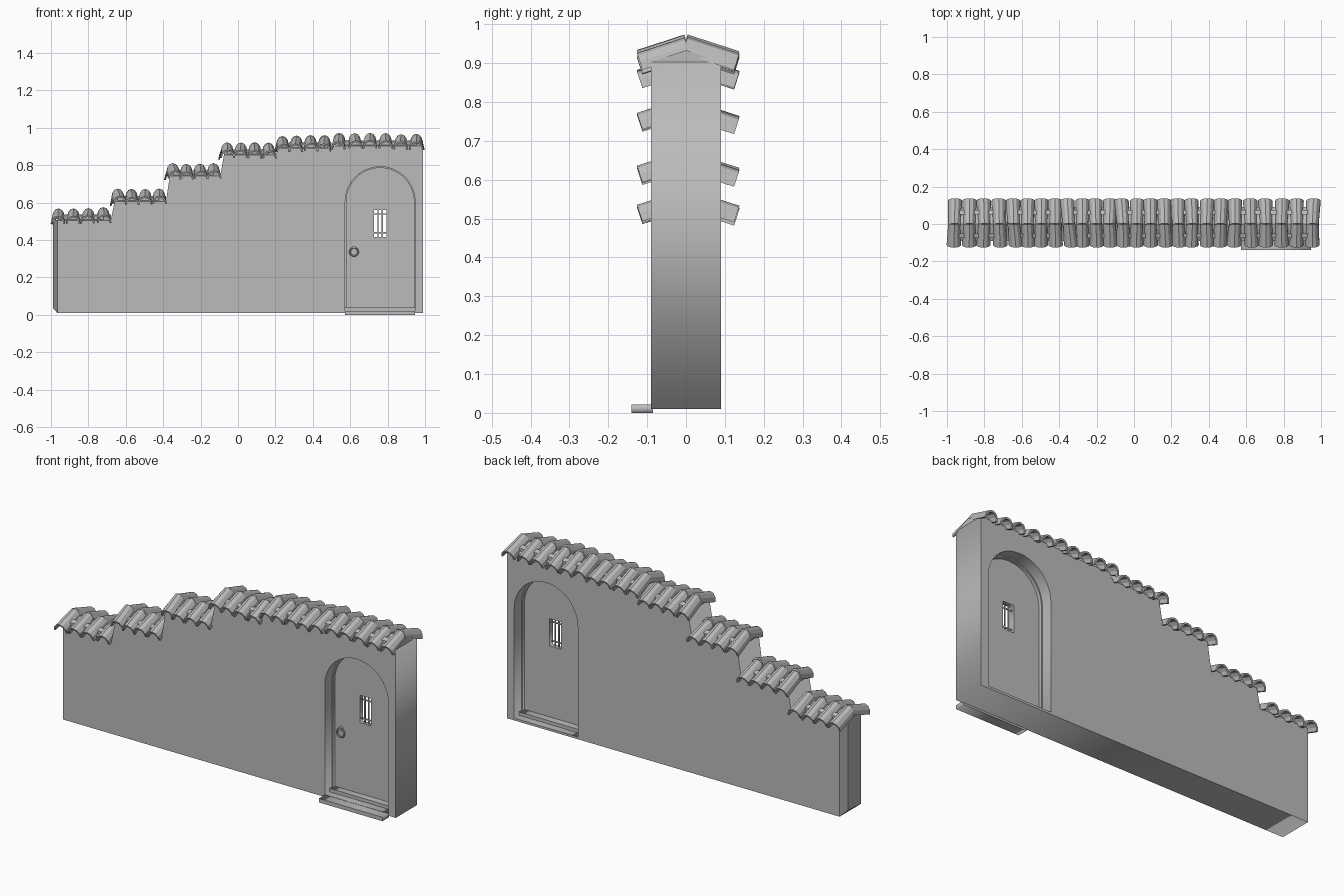
import bpy, bmesh, math, random
from mathutils import Vector

random.seed(4)
if "Cube" in bpy.data.objects:
    bpy.data.objects.remove(bpy.data.objects["Cube"])

grey = bpy.data.materials.new("plain grey")
grey.use_nodes = True
grey.diffuse_color = (0.5, 0.5, 0.5, 1)
grey.node_tree.nodes["Principled BSDF"].inputs["Base Color"].default_value = (0.5, 0.5, 0.5, 1)


def add_mesh(name, bm):
    bmesh.ops.recalc_face_normals(bm, faces=bm.faces)
    me = bpy.data.meshes.new(name)
    bm.to_mesh(me)
    bm.free()
    me.materials.append(grey)
    ob = bpy.data.objects.new(name, me)
    bpy.context.collection.objects.link(ob)
    return ob


def slab(name, loops, y0, y1):
    """Upright plate from x-z outlines; later loops are holes."""
    cu = bpy.data.curves.new(name, 'CURVE')
    cu.dimensions, cu.fill_mode, cu.extrude = '2D', 'BOTH', (y1 - y0) / 2
    for pts in loops:
        sp = cu.splines.new('POLY')
        sp.points.add(len(pts) - 1)
        sp.use_cyclic_u = True
        for p, (x, z) in zip(sp.points, pts):
            p.co = (x, z, 0, 1)
    ob = bpy.data.objects.new(name, cu)
    bpy.context.collection.objects.link(ob)
    ob.location.y = (y0 + y1) / 2
    ob.rotation_euler.x = math.pi / 2
    bpy.ops.object.select_all(action='DESELECT')
    ob.select_set(True)
    bpy.context.view_layer.objects.active = ob
    bpy.ops.object.convert(target='MESH')
    ob = bpy.context.object
    ob.data.materials.clear()
    ob.data.materials.append(grey)
    return ob


def box(name, x0, x1, y0, y1, z0, z1):
    return slab(name, [[(x0, z0), (x1, z0), (x1, z1), (x0, z1)]], y0, y1)


def prism(name, ends):
    """Solid between two matching outlines."""
    bm = bmesh.new()
    a, b = [[bm.verts.new(p) for p in end] for end in ends]
    n = len(a)
    bm.faces.new(a)
    bm.faces.new(b)
    for i in range(n):
        j = (i + 1) % n
        bm.faces.new((a[i], a[j], b[j], b[i]))
    return add_mesh(name, bm)


def arch(cx, r, z0, zs, n=20):
    arc = [(cx + r * math.cos(math.pi * i / n), zs + r * math.sin(math.pi * i / n)) for i in range(n + 1)]
    return [(cx + r, z0)] + arc + [(cx - r, z0)]


# Roof sections: start x, end x, ridge height, tile count
sections = [(-1.0, -0.68, 0.572, 4), (-0.68, -0.385, 0.672, 4), (-0.385, -0.095, 0.808, 4),
            (-0.095, 0.2, 0.921, 4), (0.2, 0.5, 0.957, 4), (0.5, 0.995, 0.969, 6)]
DROP_EAVE, DROP_RIDGE, HALF = 0.066, 0.036, 0.09
LEFT, RIGHT, BASE = -0.966, 0.99, 0.01

# Stepped wall with arched doorway
outline = [(RIGHT, BASE), (RIGHT, sections[-1][2] - DROP_EAVE)]
for i in range(len(sections) - 1, 0, -1):
    x = sections[i][0]
    outline += [(x + 0.02, sections[i][2] - DROP_EAVE), (x, sections[i - 1][2] - DROP_EAVE)]
outline += [(LEFT, sections[0][2] - DROP_EAVE), (LEFT, BASE)]
DX, R, SPRING = 0.76, 0.187, 0.605
slab("wall", [outline, arch(DX, R, 0.022, SPRING)], -HALF, HALF)

# Shallow bulging wall end
zt = sections[0][2] - DROP_EAVE
prism("wall_left_end", [[(LEFT, -HALF, BASE), (LEFT, HALF, BASE), (-0.988, 0.05, 0.035)],
                        [(LEFT, -HALF, zt), (LEFT, HALF, zt), (-0.988, 0.05, zt + 0.01)]])


def add_tile(bm, x, ridge, side, skew, length):
    """One tapered half-round tile lying down the slope."""
    a, segs, height, thick = math.radians(18), 6, 0.045, 0.009
    rings = []
    for u, width, dx in ((-0.01, 0.033, 0), (length, 0.039, skew)):
        for t in (0, thick):
            ring = []
            for k in range(segs + 1):
                ang = math.pi * k / segs
                n = (height - t) * math.sin(ang)
                ring.append(bm.verts.new((x + dx + (width - t) * math.cos(ang),
                                          side * (u * math.cos(a) + n * math.sin(a)),
                                          ridge - height - u * math.sin(a) + n * math.cos(a))))
            rings.append(ring)
    o0, i0, o1, i1 = rings
    for k in range(segs):
        for p, q in ((o0, o1), (o1, i1), (i1, i0), (i0, o0)):
            bm.faces.new((p[k], p[k + 1], q[k + 1], q[k]))
    for k in (0, segs):
        bm.faces.new((o0[k], o1[k], i1[k], i0[k]))


# Roof: gable core, tiles and bedding strips for each step
for i, (x0, x1, ridge, count) in enumerate(sections, 1):
    ends = [[(x, -HALF, ridge - DROP_EAVE), (x, 0, ridge - DROP_RIDGE), (x, HALF, ridge - DROP_EAVE)]
            for x in (max(x0 + 0.02, LEFT), min(x1, RIGHT))]
    prism(f"gable_{i}", ends)
    pitch = (x1 - x0) / count
    for side, label in ((-1, "front"), (1, "back")):
        bm = bmesh.new()
        for k in range(count):
            skew = random.uniform(-0.006, 0.006)
            lift = random.uniform(-0.006, 0.004)
            if k == 0 and 1 < i < 5:
                skew -= 0.008 * side
            add_tile(bm, x0 + pitch * (k + 0.5), ridge + lift, side, skew, 0.118 if side < 0 else 0.13)
        add_mesh(f"{label}_tiles_{i}", bm)
        strip = [(0.05, -0.07), (0.05, -0.036), (0.075, -0.044), (0.075, -0.07)]
        prism(f"{label}_tile_bedding_{i}",
              [[(x, side * y, ridge + dz) for y, dz in strip] for x in (x0 + pitch / 2, x1 - pitch / 2)])

# Door frame, threshold and step
slab("door_frame", [arch(DX, R, 0.022, SPRING), arch(DX, R - 0.006, 0.038, SPRING)], -0.03, 0.03)
box("threshold", DX - R, DX + R, -0.05, 0.05, 0.022, 0.04)
box("front_step", DX - R, DX + R, -0.14, -0.085, 0.0, 0.021)

# Door with barred window
wx0, wx1, wz0, wz1 = 0.727, 0.793, 0.417, 0.562
slab("door", [arch(DX, R - 0.005, 0.038, SPRING),
              [(wx0, wz0), (wx1, wz0), (wx1, wz1), (wx0, wz1)]], -0.014, 0.012)
for i in (1, 2):
    x = wx0 + (wx1 - wx0) * i / 3
    box(f"window_upright_bar_{i}", x - 0.003, x + 0.003, -0.006, 0.0, wz0, wz1)
for i, z in enumerate((wz0 + 0.022, wz1 - 0.022), 1):
    box(f"window_cross_bar_{i}", wx0, wx1, -0.008, -0.002, z - 0.003, z + 0.003)

# Ring handle
bpy.ops.mesh.primitive_torus_add(location=(0.62, -0.024, 0.337), rotation=(math.pi / 2, 0, 0),
                                 major_radius=0.022, minor_radius=0.0045, major_segments=20, minor_segments=8)
ring = bpy.context.object
ring.name = "ring_handle"
ring.data.materials.append(grey)
bpy.ops.object.shade_smooth_by_angle()
box("handle_mount", 0.613, 0.627, -0.03, -0.012, 0.354, 0.366)
